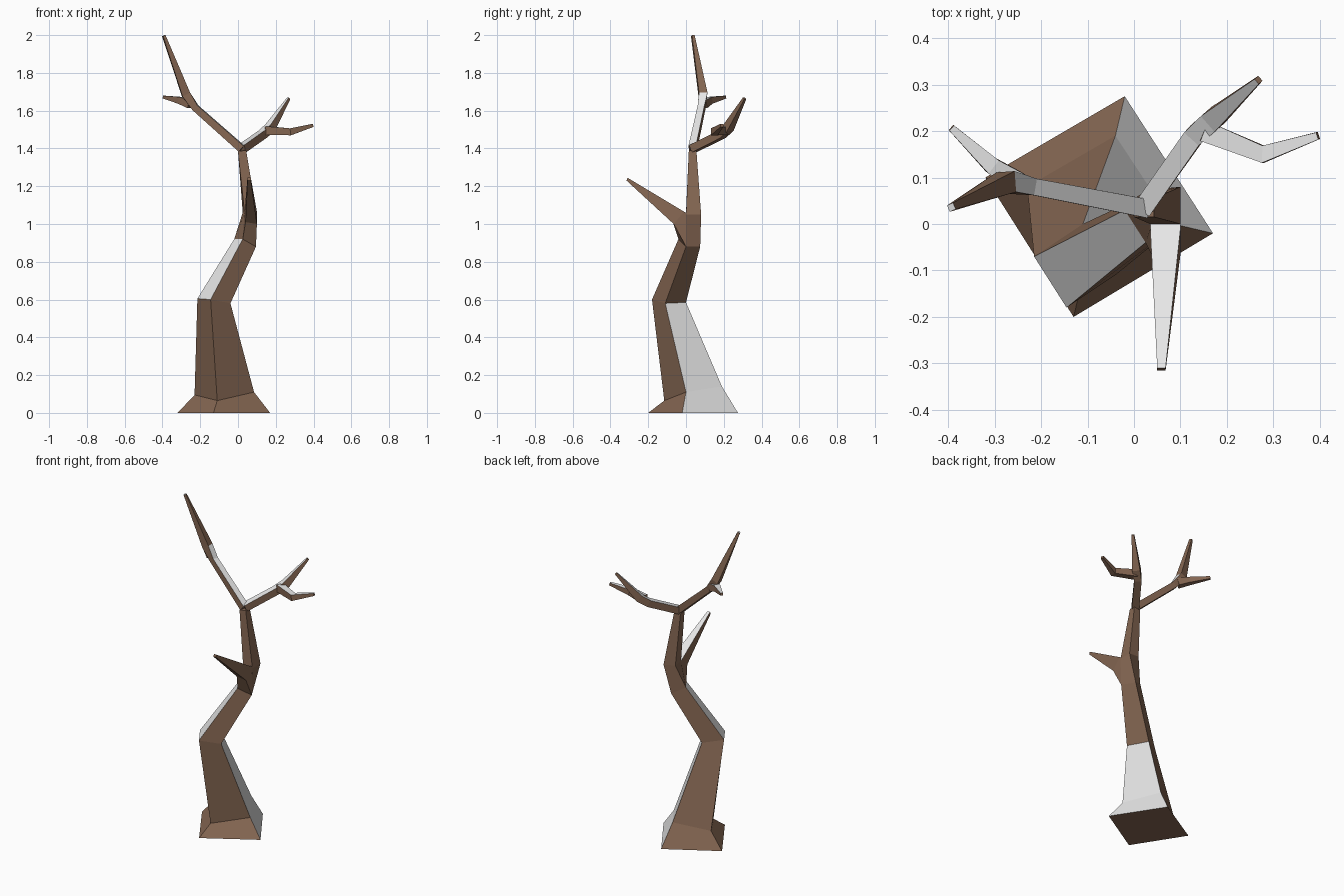
import bpy
import bmesh
from mathutils import Vector

cube = bpy.data.objects.get("Cube")
if cube:
    bpy.data.objects.remove(cube, do_unlink=True)


def material(name, colour):
    mat = bpy.data.materials.new(name)
    mat.use_nodes = True
    mat.diffuse_color = colour
    mat.node_tree.nodes["Principled BSDF"].inputs["Base Color"].default_value = colour
    return mat


BARK = material("brown_bark", (0.235, 0.135, 0.085, 1))
PALE = material("pale_wood", (0.8, 0.8, 0.8, 1))


def loft(name, rings, pale=(), pale_tip=False):
    """Skin four-cornered rings; pale lists (segment, side) pairs."""
    bm = bmesh.new()
    loops = [[bm.verts.new(p) for p in ring] for ring in rings]
    for seg, (a, b) in enumerate(zip(loops, loops[1:])):
        for i in range(4):
            j = (i + 1) % 4
            face = bm.faces.new((a[i], a[j], b[j], b[i]))
            face.material_index = int((seg, i) in pale)
    bm.faces.new(loops[0][::-1])
    bm.faces.new(loops[-1]).material_index = int(pale_tip)
    bmesh.ops.recalc_face_normals(bm, faces=bm.faces)
    mesh = bpy.data.meshes.new(name)
    bm.to_mesh(mesh)
    bm.free()
    mesh.materials.append(BARK)
    mesh.materials.append(PALE)
    obj = bpy.data.objects.new(name, mesh)
    bpy.context.collection.objects.link(obj)


def branch(name, path, widths, pale_segments, pale_tip=False):
    """Square tapering branch; the upper side (side 0) can be pale."""
    pts = [Vector(p) for p in path]
    rings = []
    for i, (p, w) in enumerate(zip(pts, widths)):
        ahead = pts[min(i + 1, len(pts) - 1)]
        behind = pts[max(i - 1, 0)]
        along = (ahead - p).normalized() + (p - behind).normalized()
        side = along.cross(Vector((0, 0, 1))).normalized() * w / 2
        up = side.cross(along).normalized() * w / 2
        rings.append([p + up + side, p + up - side, p - up - side, p - up + side])
    loft(name, rings, {(s, 0) for s in pale_segments}, pale_tip)


# Trunk: corners run left, front, right, back
loft("trunk", [
    [(-.32, .10, 0), (-.13, -.20, 0), (.17, -.02, 0), (-.02, .275, 0)],
    [(-.23, .08, .095), (-.11, -.115, .065), (.085, 0, .11), (-.04, .19, .14)],
    [(-.215, -.07, .605), (-.145, -.18, .60), (-.04, -.11, .58), (-.11, 0, .585)],
    [(-.02, .03, .92), (.025, -.04, .92), (.095, 0, .88), (.05, .075, .88)],
    [(.025, .07, 1.06), (.035, 0, 1.06), (.10, 0, 1.05), (.10, .08, 1.05)],
    [(0, .055, 1.385), (0, .015, 1.385), (.043, .015, 1.39), (.043, .055, 1.39)],
], {(0, 2), (1, 2), (2, 0)})

# Forward branch with a wedge-shaped root
loft("front_branch", [
    [(.035, 0, 1.06), (.10, 0, 1.06), (.095, 0, .88), (.025, -.04, .92)],
    [(.035, -.01, 1.065), (.10, -.01, 1.065), (.10, -.065, 1.0), (.04, -.07, 1.01)],
    [(.05, -.31, 1.245), (.068, -.31, 1.245), (.068, -.315, 1.23), (.05, -.315, 1.23)],
], {(0, 0), (1, 0)})

# Upper limbs and their twigs
branch("right_limb",
       [(.02, .035, 1.398), (-.225, .082, 1.615), (-.275, .09, 1.685), (-.393, .036, 1.997)],
       (.04, .036, .045, .015), (0, 1), pale_tip=True)
branch("right_twig",
       [(-.25, .09, 1.635), (-.305, .125, 1.655), (-.393, .207, 1.672)],
       (.045, .036, .015), (0, 1))
branch("left_limb",
       [(.02, .035, 1.398), (.13, .19, 1.475), (.17, .225, 1.51), (.268, .31, 1.665)],
       (.042, .042, .045, .014), (0, 1, 2))
branch("left_twig",
       [(.15, .20, 1.495), (.278, .15, 1.488), (.396, .19, 1.522)],
       (.045, .037, .016), (0, 1))
